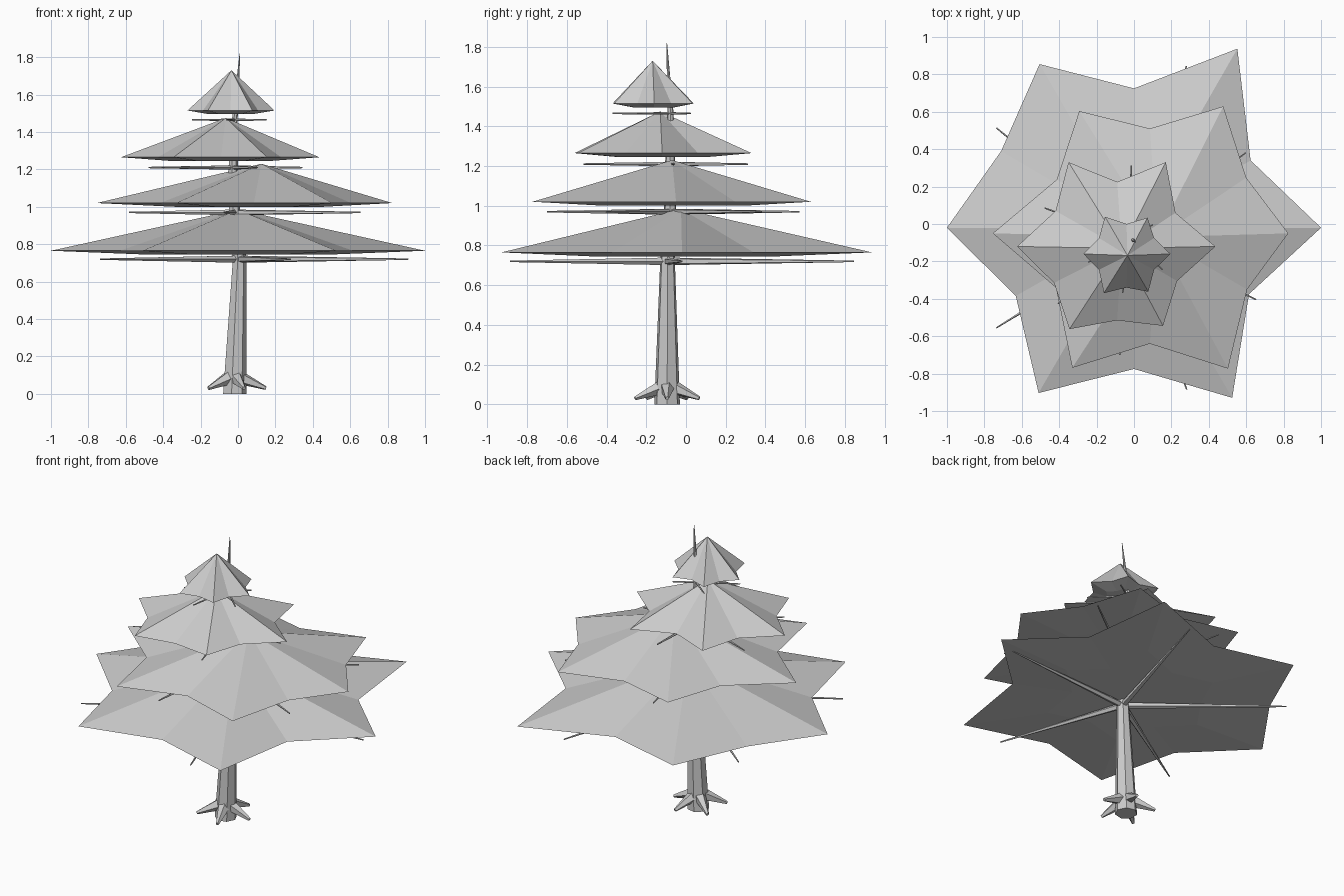
import bpy, math
from mathutils import Vector

if "Cube" in bpy.data.objects:
    bpy.data.objects.remove(bpy.data.objects["Cube"])

grey = bpy.data.materials.new("plain_grey")
grey.diffuse_color = (0.6, 0.6, 0.6, 1)
grey.use_nodes = True
grey.node_tree.nodes["Principled BSDF"].inputs["Base Color"].default_value = grey.diffuse_color


def make(name, verts, faces):
    me = bpy.data.meshes.new(name)
    me.from_pydata([tuple(v) for v in verts], [], faces)
    me.materials.append(grey)
    ob = bpy.data.objects.new(name, me)
    bpy.context.collection.objects.link(ob)
    return ob


def bridge(rings, n):
    # side quads between consecutive rings of n points
    return [(k * n + i, k * n + (i + 1) % n, (k + 1) * n + (i + 1) % n, (k + 1) * n + i)
            for k in range(rings - 1) for i in range(n)]


def spike(name, a, b, ra, rb, n=5):
    # tapered prism from a to b
    a, b = Vector(a), Vector(b)
    q = (b - a).to_track_quat('Z', 'Y')
    verts = []
    for p, r in ((a, ra), (b, rb)):
        for i in range(n):
            t = math.tau * i / n
            verts.append(p + q @ Vector((r * math.cos(t), r * math.sin(t), 0)))
    faces = bridge(2, n) + [tuple(reversed(range(n))), tuple(range(n, 2 * n))]
    return make(name, verts, faces)


# trunk: stacked rings (x, y, z, radius) leaning slightly, ending in the leader tip
trunk = [(-0.02, -0.095, 0, 0.066), (0.007, -0.093, 0.72, 0.038),
         (-0.02, -0.08, 0.97, 0.032), (-0.027, -0.08, 1.21, 0.026),
         (-0.018, -0.078, 1.465, 0.016), (0.01, -0.097, 1.82, 0.002)]
N = 7
verts = [(x + r * math.cos(math.tau * i / N), y + r * math.sin(math.tau * i / N), z)
         for x, y, z, r in trunk for i in range(N)]
make("trunk", verts, bridge(len(trunk), N) + [
    tuple(reversed(range(N))), tuple(range(len(verts) - N, len(verts)))])

# roots
for i in range(5):
    t = math.tau * i / 5
    c, s = math.cos(t), math.sin(t)
    spike(f"root_{i + 1}", (-0.02 + 0.035 * c, -0.095 + 0.035 * s, 0.085),
          (-0.02 + 0.17 * c, -0.095 + 0.17 * s, 0.03), 0.037, 0.01)

# tiers: centre, rim height, apex, 12 star radii every 30 degrees
tiers = [
    ((0, -0.02), 0.765, (0, -0.025, 0.985),
     (1, .72, 1.105, .745, 1.01, .82, 1, .73, 1.02, .755, 1.05, .71)),
    ((0.085, -0.05), 1.02, (0.125, -0.07, 1.23),
     (.74, .595, .784, .56, .755, .575, .84, .58, .83, .59, .835, .6)),
    ((-0.09, -0.12), 1.265, (-0.065, -0.13, 1.475),
     (.525, .36, .52, .345, .52, .38, .535, .39, .51, .395, .49, .37)),
    ((-0.04, -0.16), 1.515, (-0.035, -0.168, 1.73),
     (.235, .17, .224, .16, .23, .17, .23, .17, .242, .18, .233, .17)),
]
branch_len = (0.91, 0.67, 0.44, 0.21)
branch_rad = (0.02, 0.016, 0.012, 0.007)

for k, ((cx, cy), z, apex, radii) in enumerate(tiers):
    # star-shaped foliage cone with a slightly sunken underside
    def ring(scale, h):
        return [(cx + r * scale * math.cos(math.tau * i / 12),
                 cy + r * scale * math.sin(math.tau * i / 12), h)
                for i, r in enumerate(radii)]
    verts = ring(0.5, z - 0.02) + ring(1, z) + [apex]
    faces = bridge(2, 12) + [tuple(reversed(range(12)))]
    faces += [(12 + i, 12 + (i + 1) % 12, 24) for i in range(12)]
    make(f"foliage_tier_{k + 1}", verts, faces)

    # five thin branches under the tier, turned 40 degrees per tier
    tx, ty, bz, _ = trunk[k + 1]
    for i in range(5):
        t = math.radians(40 * k + 72 * i)
        L = branch_len[k]
        spike(f"branch_{k + 1}_{i + 1}", (tx, ty, bz),
              (cx + L * math.cos(t), cy + L * math.sin(t), bz), branch_rad[k], 0.004)
